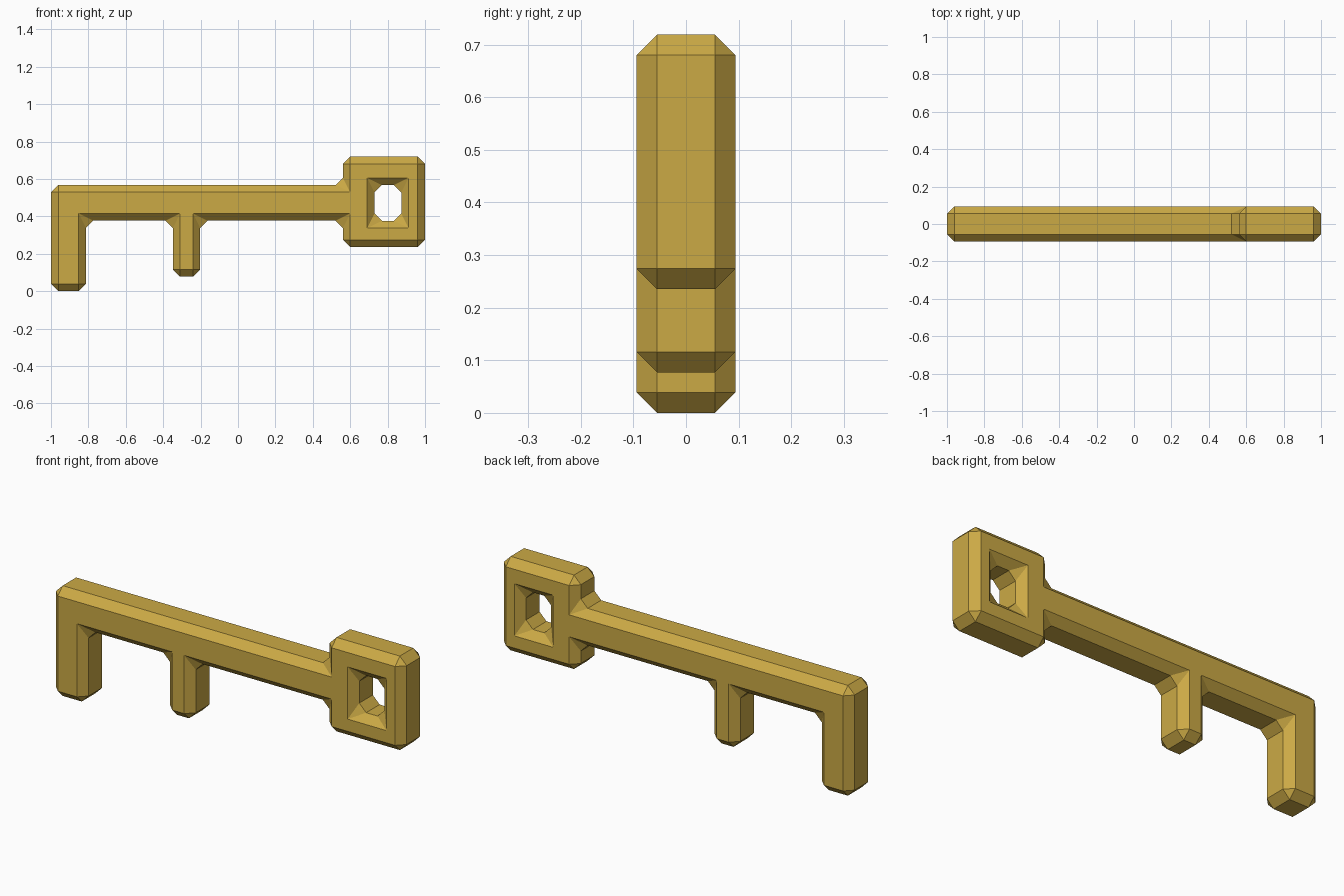
import bpy, bmesh
from mathutils import Vector

if "Cube" in bpy.data.objects:
    bpy.data.objects.remove(bpy.data.objects["Cube"])

W = 0.039   # chamfer width
H = 0.094   # half thickness

# Outline counter-clockwise, hole clockwise (x, z): solid lies to the left
outline = [(-1, 0), (-0.813, 0), (-0.813, 0.377), (-0.348, 0.377), (-0.348, 0.077),
           (-0.202, 0.077), (-0.202, 0.377), (0.561, 0.377), (0.561, 0.235), (1, 0.235),
           (1, 0.719), (0.561, 0.719), (0.561, 0.568), (-1, 0.568)]
hole = [(0.73, 0.376), (0.73, 0.567), (0.873, 0.567), (0.873, 0.376)]

bm = bmesh.new()


def chamfered_wall(points):
    """Chamfered wall around one loop; returns the rim edges of both flat faces."""
    pts = [Vector(p) for p in points]
    n = len(pts)
    rims = {-1: [], 1: []}
    sides = {-1: [], 1: []}
    for i, p in enumerate(pts):
        d_in = (p - pts[i - 1]).normalized()
        d_out = (pts[(i + 1) % n] - p).normalized()
        inset = p + W * (d_in.orthogonal() + d_out.orthogonal())
        for s in (-1, 1):
            rims[s].append(bm.verts.new((inset.x, s * H, inset.y)))
            for q in (p - W * d_in, p + W * d_out):
                sides[s].append(bm.verts.new((q.x, s * (H - W), q.y)))
    m = 2 * n
    for j in range(m):
        k = (j + 1) % m
        bm.faces.new((sides[-1][j], sides[-1][k], sides[1][k], sides[1][j]))
    edges = {}
    for s in (-1, 1):
        for i in range(n):
            a, b = rims[s][i], rims[s][(i + 1) % n]
            bm.faces.new((a, sides[s][2 * i], sides[s][2 * i + 1]))
            bm.faces.new((a, sides[s][2 * i + 1], sides[s][(2 * i + 2) % m], b))
        edges[s] = [bm.edges.get((rims[s][i], rims[s][(i + 1) % n])) for i in range(n)]
    return edges


# Outer wall, hole wall, then the flat front and back
outer, inner = chamfered_wall(outline), chamfered_wall(hole)
for s in (-1, 1):
    bmesh.ops.triangle_fill(bm, edges=outer[s] + inner[s], use_beauty=True,
                            use_dissolve=False, normal=(0, s, 0))
bmesh.ops.recalc_face_normals(bm, faces=bm.faces)

mesh = bpy.data.meshes.new("key")
bm.to_mesh(mesh)
bm.free()
key = bpy.data.objects.new("key", mesh)
bpy.context.collection.objects.link(key)

gold = bpy.data.materials.new("gold")
gold.diffuse_color = (0.60, 0.40, 0.06, 1)
gold.use_nodes = True
gold.node_tree.nodes["Principled BSDF"].inputs["Base Color"].default_value = gold.diffuse_color
mesh.materials.append(gold)
